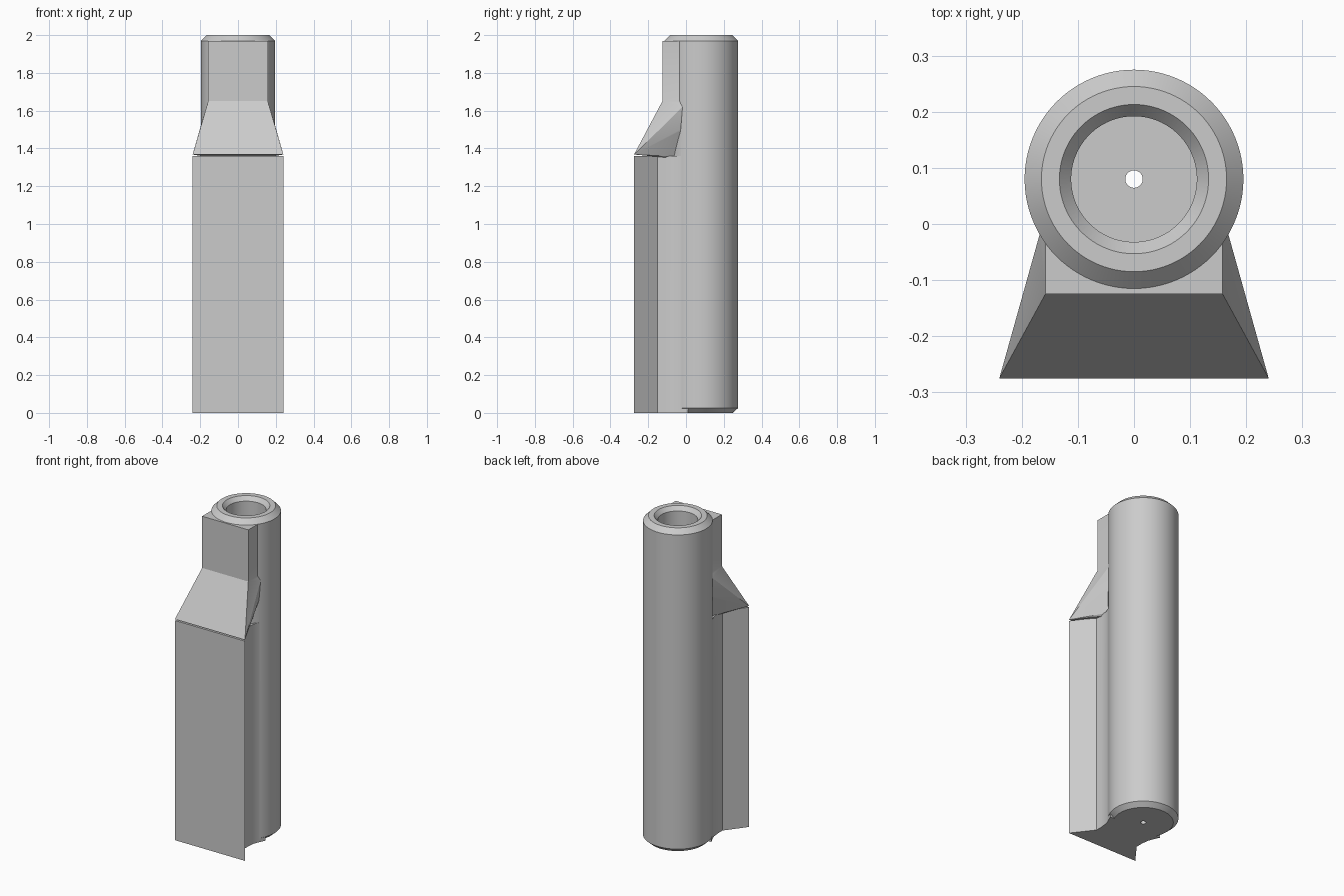
import bpy, bmesh, math
from mathutils import Vector

if "Cube" in bpy.data.objects:
    bpy.data.objects.remove(bpy.data.objects["Cube"], do_unlink=True)

# One plain grey
grey = bpy.data.materials.new("light_grey")
grey.use_nodes = True
COLOR = (0.6, 0.6, 0.6, 1)
grey.diffuse_color = COLOR
grey.node_tree.nodes["Principled BSDF"].inputs["Base Color"].default_value = COLOR

AXIS_Y = 0.08
R = 0.195


def finish(bm, name):
    bmesh.ops.remove_doubles(bm, verts=bm.verts, dist=1e-5)
    bmesh.ops.recalc_face_normals(bm, faces=bm.faces)
    me = bpy.data.meshes.new(name)
    bm.to_mesh(me)
    bm.free()
    me.materials.append(grey)
    ob = bpy.data.objects.new(name, me)
    bpy.context.collection.objects.link(ob)
    return ob


def revolve(name, profile, steps=96):
    """Solid of revolution about the barrel axis, from (radius, z) points."""
    bm = bmesh.new()
    vs = [bm.verts.new((r, AXIS_Y, z)) for r, z in profile]
    es = [bm.edges.new(p) for p in zip(vs, vs[1:])]
    bmesh.ops.spin(bm, geom=vs + es, cent=(0, AXIS_Y, 0), axis=(0, 0, 1),
                   angle=math.tau, steps=steps, use_merge=True)
    return finish(bm, name)


def mirrored_prism(name, half, z0, z1):
    """Upright prism from the +x half of an outline, mirrored in x."""
    outline = half + [(-x, y) for x, y in reversed(half)]
    bm = bmesh.new()
    face = bm.faces.new([bm.verts.new((x, y, z0)) for x, y in outline])
    up = bmesh.ops.extrude_face_region(bm, geom=[face])["geom"]
    bmesh.ops.translate(bm, vec=Vector((0, 0, z1 - z0)),
                        verts=[g for g in up if isinstance(g, bmesh.types.BMVert)])
    return finish(bm, name)


def mirrored_hull(name, half):
    bm = bmesh.new()
    for x, y, z in half:
        for s in (1, -1):
            bm.verts.new((s * x, y, z))
    res = bmesh.ops.convex_hull(bm, input=bm.verts)
    loose = [g for g in res["geom_interior"] if isinstance(g, bmesh.types.BMVert)]
    bmesh.ops.delete(bm, geom=loose, context='VERTS')
    bmesh.ops.dissolve_limit(bm, angle_limit=0.01, verts=bm.verts, edges=bm.edges)
    return finish(bm, name)


# Chamfered round barrel
barrel = revolve("barrel_with_dovetail", [
    (0, 0), (R - 0.028, 0), (R, 0.025), (R, 1.97), (R - 0.03, 2), (0, 2)])

# Dovetail rail with a narrow waist that flares onto the barrel
rail = mirrored_prism("dovetail_rail", [
    (0.24, -0.275), (0.145, -0.15), (0.145, -0.11),
    (0.15, -0.06), (0.162, -0.03), (0.18, 0.01)], 0, 1.36)

# Sloping shoulder above the rail
shoulder = mirrored_hull("shoulder", [
    (0.24, -0.275, 1.368), (0.145, -0.11, 1.352), (0.165, -0.03, 1.5),
    (0.168, -0.018, 1.62), (0.158, -0.125, 1.65), (0.158, -0.02, 1.65),
    (0.1, 0.0, 1.355)])

# Narrow upper block
block = mirrored_prism("upper_block", [(0.158, -0.125), (0.158, 0.0)], 1.64, 1.97)

# Bore with chamfered mouth, and a pin hole through the floor
bore = revolve("bore", [
    (0, -0.1), (0.0155, -0.1), (0.0155, 0.1), (0.112, 0.1),
    (0.112, 1.975), (0.133, 2), (0.133, 2.1), (0, 2.1)])

# Join the solids, then cut the bore
bpy.context.view_layer.objects.active = barrel
for part, op in ((rail, 'UNION'), (shoulder, 'UNION'), (block, 'UNION'),
                 (bore, 'DIFFERENCE')):
    mod = barrel.modifiers.new(part.name, 'BOOLEAN')
    mod.operation, mod.object, mod.solver = op, part, 'EXACT'
    bpy.ops.object.modifier_apply(modifier=mod.name)
    bpy.data.objects.remove(part, do_unlink=True)

bpy.ops.object.select_all(action='DESELECT')
barrel.select_set(True)
bpy.ops.object.shade_smooth_by_angle(angle=math.radians(25))
